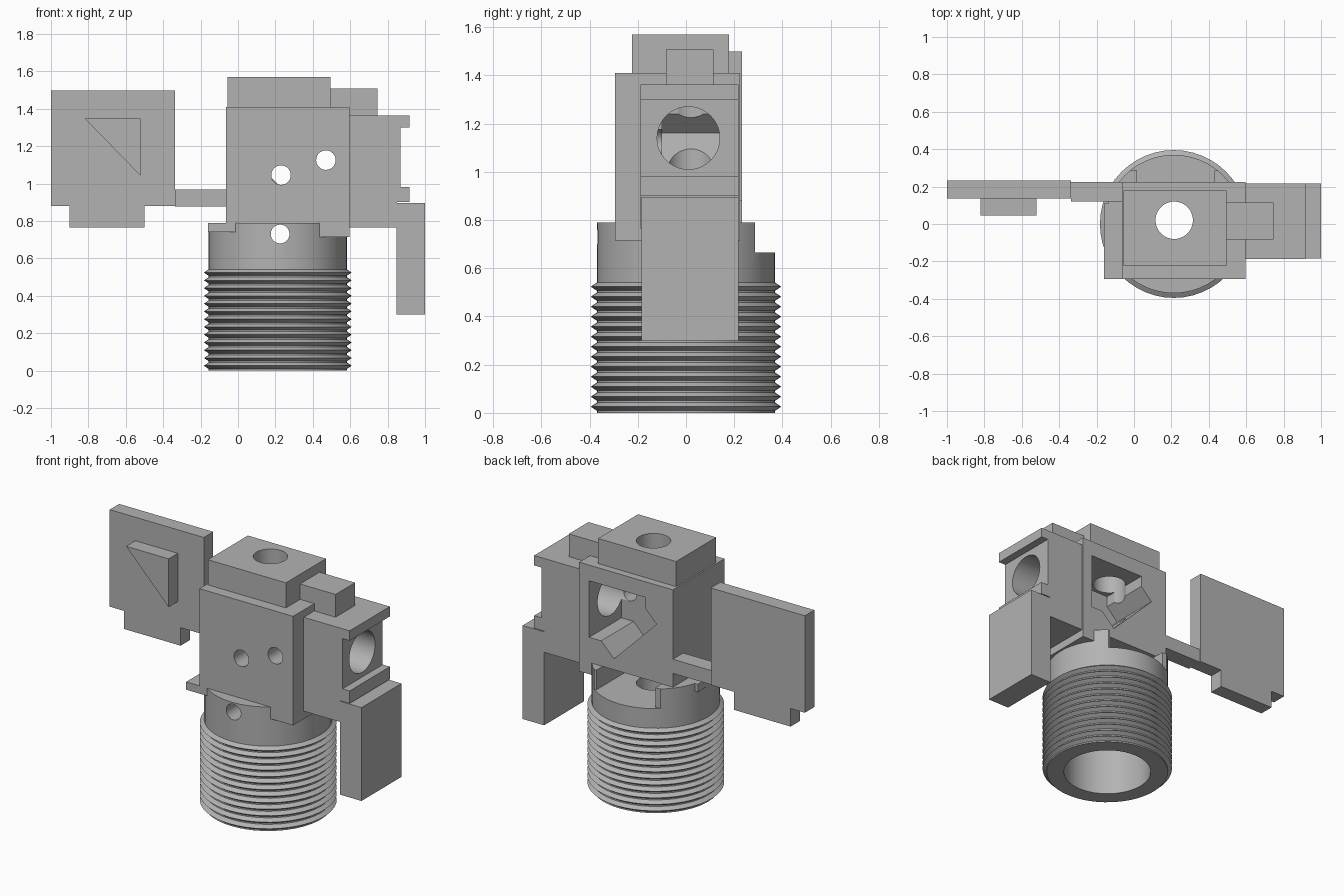
import bpy, bmesh, math
from mathutils import Matrix, Vector

cube = bpy.data.objects.get("Cube")
if cube:
    bpy.data.objects.remove(cube, do_unlink=True)

grey = bpy.data.materials.new("plain_grey")
grey.use_nodes = True
COLOUR = (0.45, 0.45, 0.45, 1)
grey.diffuse_color = COLOUR
grey.node_tree.nodes["Principled BSDF"].inputs["Base Color"].default_value = COLOUR


def make(name, bm):
    bmesh.ops.recalc_face_normals(bm, faces=bm.faces)
    mesh = bpy.data.meshes.new(name)
    bm.to_mesh(mesh)
    bm.free()
    mesh.materials.append(grey)
    ob = bpy.data.objects.new(name, mesh)
    bpy.context.collection.objects.link(ob)
    return ob


def prism(name, points, y0, y1):
    """Extrude an x-z outline from y0 to y1."""
    bm = bmesh.new()
    face = bm.faces.new([bm.verts.new((x, y0, z)) for x, z in points])
    out = bmesh.ops.extrude_face_region(bm, geom=[face])
    verts = [g for g in out["geom"] if isinstance(g, bmesh.types.BMVert)]
    bmesh.ops.translate(bm, vec=(0, y1 - y0, 0), verts=verts)
    return make(name, bm)


def box(name, x0, x1, y0, y1, z0, z1):
    return prism(name, [(x0, z0), (x1, z0), (x1, z1), (x0, z1)], y0, y1)


def rod(name, centre, radius, length, axis):
    bm = bmesh.new()
    turn = Vector((0, 0, 1)).rotation_difference(Vector(axis)).to_matrix().to_4x4()
    bmesh.ops.create_cone(bm, cap_ends=True, segments=40, radius1=radius, radius2=radius,
                          depth=length, matrix=Matrix.Translation(centre) @ turn)
    return make(name, bm)


def cut(target, *cutters):
    for c in cutters:
        c.hide_render = True
        c.hide_set(True)
        mod = target.modifiers.new(c.name, "BOOLEAN")
        mod.operation = "DIFFERENCE"
        mod.solver = "EXACT"
        mod.object = c
    bpy.context.view_layer.objects.active = target
    for mod in list(target.modifiers):
        bpy.ops.object.modifier_apply(modifier=mod.name)


def smooth(ob):
    bpy.ops.object.select_all(action="DESELECT")
    ob.select_set(True)
    bpy.context.view_layer.objects.active = ob
    bpy.ops.object.shade_smooth_by_angle(angle=math.radians(25))


# Threaded barrel, turned from one closed profile
CX, ROOT, CREST, PITCH = 0.213, 0.37, 0.395, 0.0415
profile = [(0.265, 0), (ROOT, 0)]
for i in range(13):
    z = 0.005 + i * PITCH
    profile += [(ROOT, z + 0.004), (CREST, z + PITCH / 2), (ROOT, z + PITCH - 0.004)]
profile += [(ROOT, 0.79), (0.05, 0.79), (0.05, 0.56), (0.265, 0.56)]
bm = bmesh.new()
STEPS = 48
rings = []
for s in range(STEPS):
    a = 2 * math.pi * s / STEPS
    rings.append([bm.verts.new((CX + r * math.cos(a), r * math.sin(a), z)) for r, z in profile])
for s in range(STEPS):
    a, b = rings[s], rings[(s + 1) % STEPS]
    for i in range(len(profile)):
        j = (i + 1) % len(profile)
        bm.faces.new((a[i], b[i], b[j], a[j]))
barrel = make("threaded_barrel", bm)

# Light path and cross holes
light_path = rod("vertical_bore_cutter", (0.215, 0.02, 1.1), 0.1, 1.2, (0, 0, 1))
side_port = rod("side_port_cutter", (0.73, 0.01, 1.14), 0.13, 0.5, (1, 0, 0))
barrel_hole = rod("barrel_hole_cutter", (0.225, -0.3, 0.73), 0.05, 0.4, (0, 1, 0))
front_holes = [rod("front_hole_cutter", (x, -0.2, z), 0.052, 0.4, (0, 1, 0))
               for x, z in ((0.23, 1.045), (0.47, 1.125))]
cut(barrel, light_path, barrel_hole,
    box("barrel_slot_cutter", 0.015, 0.43, -0.22, 0.6, 0.665, 0.9),
    box("barrel_back_cutter", -0.4, 0.8, 0.287, 0.6, 0.665, 0.9))
smooth(barrel)

# Main housing with the slanted pocket open at the back
housing = prism("housing", [(-0.065, 0.79), (0.435, 0.79), (0.435, 0.715), (0.595, 0.715),
                            (0.595, 1.41), (-0.065, 1.41)], -0.295, 0.225)
pocket = prism("pocket_cutter", [(0.05, 1.16), (0.35, 0.86), (0.44, 0.95), (0.525, 0.95),
                                 (0.525, 1.31), (0.13, 1.31), (0.13, 1.24)], -0.1, 0.4)
cut(housing, pocket, light_path, side_port, *front_holes)
smooth(housing)

top_block = box("top_block", -0.055, 0.495, -0.225, 0.178, 1.41, 1.57)
cut(top_block, light_path)
smooth(top_block)

# Ledges beside the housing
box("top_lug", 0.495, 0.745, -0.082, 0.115, 1.36, 1.508)
box("side_ledge", -0.16, 0.0, -0.293, 0.11, 0.74, 0.79)

# Flanged side mount and hanging plate
mount = prism("side_mount", [(0.595, 0.765), (0.85, 0.765), (0.85, 0.9), (0.918, 0.9),
                             (0.918, 0.98), (0.868, 0.98), (0.868, 1.30), (0.918, 1.30),
                             (0.918, 1.363), (0.595, 1.363)], -0.188, 0.217)
cut(mount, side_port)
smooth(mount)
box("hanging_plate", 0.848, 1.0, -0.185, 0.217, 0.3, 0.895)

# Detached cover on its arm, with a lower tab and a wedge plug
prism("cover_plate", [(-1.0, 0.88), (-0.9, 0.88), (-0.9, 0.765), (-0.5, 0.765), (-0.5, 0.88),
                      (-0.337, 0.88), (-0.337, 1.498), (-1.0, 1.498)], 0.137, 0.232)
prism("wedge_plug", [(-0.82, 1.348), (-0.52, 1.04), (-0.52, 1.348)], 0.045, 0.137)
box("cover_arm", -0.337, -0.06, 0.12, 0.225, 0.878, 0.968)
